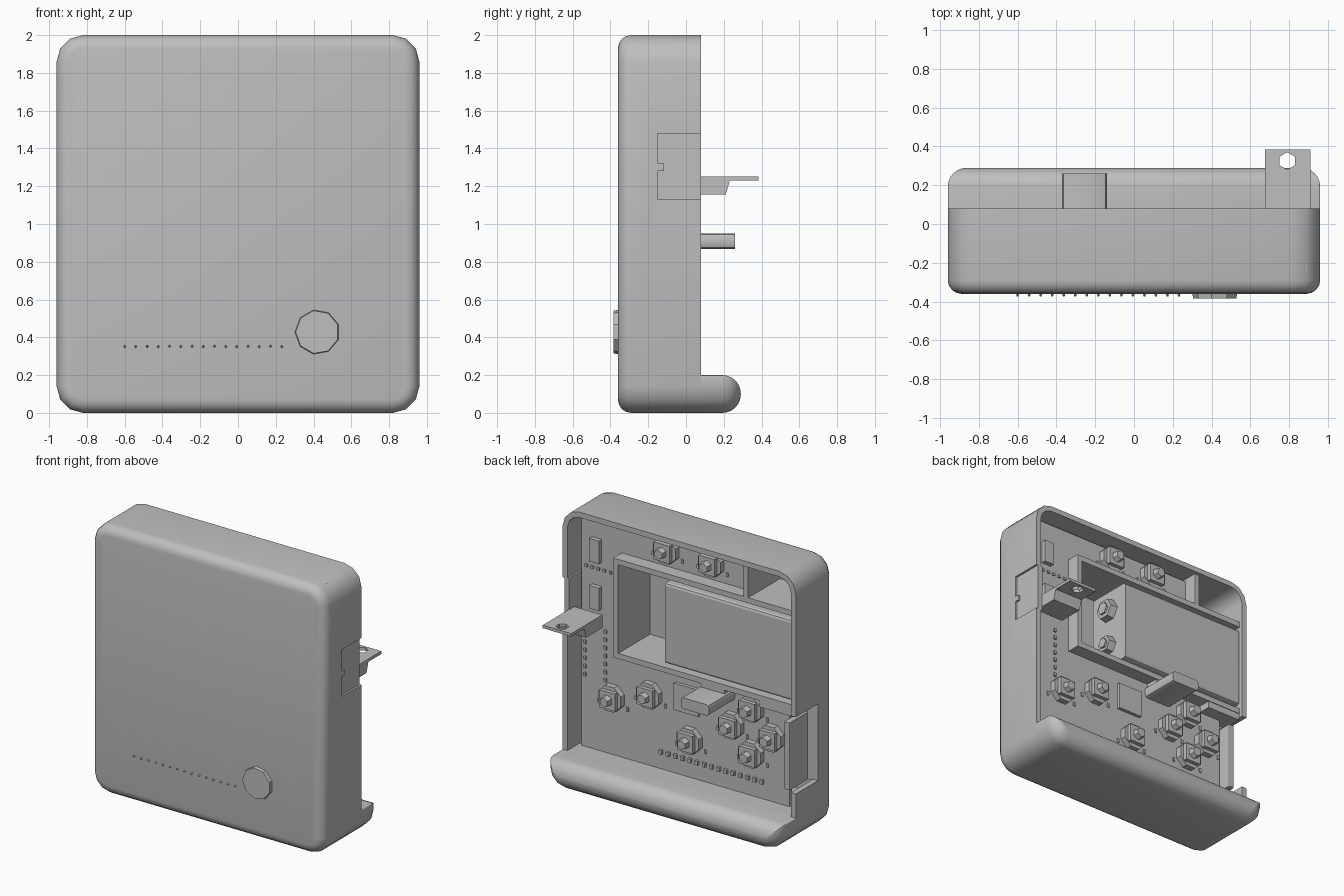
import bpy, bmesh, math
from mathutils import Matrix

old = bpy.data.objects.get("Cube")
if old:
    bpy.data.objects.remove(old, do_unlink=True)

grey = bpy.data.materials.new("plain_grey")
grey.use_nodes = True
grey.diffuse_color = (0.52, 0.52, 0.52, 1)
grey.node_tree.nodes["Principled BSDF"].inputs["Base Color"].default_value = grey.diffuse_color


def finish(name, bm):
    bmesh.ops.recalc_face_normals(bm, faces=bm.faces)
    mesh = bpy.data.meshes.new(name)
    bm.to_mesh(mesh)
    bm.free()
    ob = bpy.data.objects.new(name, mesh)
    bpy.context.collection.objects.link(ob)
    mesh.materials.append(grey)
    return ob


def activate(ob):
    bpy.ops.object.select_all(action='DESELECT')
    ob.select_set(True)
    bpy.context.view_layer.objects.active = ob


def smooth(ob):
    activate(ob)
    bpy.ops.object.shade_smooth_by_angle(angle=math.radians(40))


def box(name, x, y, z, bevel=0, axis=0):
    """Box from (low, high) pairs, edges along one axis bevelled."""
    bm = bmesh.new()
    bmesh.ops.create_cube(bm, size=1)
    for v in bm.verts:
        v.co = [(a + b) / 2 + c * (b - a) for (a, b), c in zip((x, y, z), v.co)]
    if bevel:
        edges = [e for e in bm.edges
                 if abs(e.verts[0].co[axis] - e.verts[1].co[axis]) > 1e-4]
        bmesh.ops.bevel(bm, geom=edges, offset=bevel, segments=2,
                        profile=0.5, affect='EDGES')
    return finish(name, bm)


def disc(name, axis, centre, r1, r2, depth, sides, turn=0):
    """Cylinder or cone along an axis, r2 on its positive end."""
    bm = bmesh.new()
    bmesh.ops.create_cone(bm, cap_ends=True, segments=sides,
                          radius1=r1, radius2=r2, depth=depth)
    spin = Matrix.Rotation(turn, 4, 'Z')
    tilt = {'X': Matrix.Rotation(math.pi / 2, 4, 'Y'), 'Z': Matrix(),
            'Y': Matrix.Rotation(-math.pi / 2, 4, 'X')}[axis]
    bm.transform(Matrix.Translation(centre) @ tilt @ spin)
    return finish(name, bm)


def outline(half, z0, z1, r_top, r_bottom, off, seg=3):
    """Rounded rectangle in x and z, shrunk by off."""
    pts = []
    for sx, top, start in ((1, 1, 0), (-1, 1, 90), (-1, 0, 180), (1, 0, 270)):
        r = max((r_top if top else r_bottom) - off, 0.001)
        r = min(r, z1 - z0 - 2 * off - 0.002)
        cx = sx * (half - off - r)
        cz = z1 - off - r if top else z0 + off + r
        for i in range(seg + 1):
            a = math.radians(start + 90 * i / seg)
            pts.append((cx + r * math.cos(a), cz + r * math.sin(a)))
    return pts


def loft(name, rings):
    bm = bmesh.new()
    loops = [[bm.verts.new((x, y, z)) for x, z in pts] for pts, y in rings]
    for a, b in zip(loops, loops[1:]):
        for i in range(len(a)):
            j = (i + 1) % len(a)
            bm.faces.new((a[i], a[j], b[j], b[i]))
    bm.faces.new(loops[0])
    bm.faces.new(loops[-1])
    return finish(name, bm)


def cut(ob, cutter):
    mod = ob.modifiers.new("cut", 'BOOLEAN')
    mod.operation = 'DIFFERENCE'
    mod.solver = 'EXACT'
    mod.object = cutter
    activate(ob)
    bpy.ops.object.modifier_apply(modifier=mod.name)
    bpy.data.objects.remove(cutter, do_unlink=True)


# Open-backed case with a rounded front edge
def case_ring(off, y):
    return outline(0.96, 0, 2, 0.14, 0.14, off), y


rings = [case_ring(0.04, -0.32), case_ring(0.04, 0.08), case_ring(0, 0.08)]
for i in range(5):
    a = math.pi / 8 * i
    rings.append(case_ring(0.07 * (1 - math.cos(a)), -0.36 + 0.07 * (1 - math.sin(a))))
case = loft("case_shell", rings)
cut(case, box("clip_cutter", (0.85, 1.1), (-0.15, 0.2), (1.13, 1.48)))
cut(case, box("port_cutter", (-1.1, -0.85), (-0.18, 0.2), (0.38, 0.95)))
smooth(case)
box("clip_nub", (0.91, 0.96), (-0.152, -0.117), (1.28, 1.32))
box("case_top_mark", (0.884, 0.89), (-0.25, -0.21), (1.975, 1.982))

# Rounded lip at the bottom of the back
rings = [(outline(0.96, 0, 0.2, 0.005, 0.14, 0), 0.075)]
for i in range(7):
    a = math.pi / 12 * i
    rings.append((outline(0.96, 0, 0.2, 0.005, 0.14, 0.097 * (1 - math.cos(a))),
                  0.29 - 0.097 * (1 - math.sin(a))))
smooth(loft("bottom_lip", rings))
box("case_floor", (-0.93, 0.93), (-0.32, 0.08), (0.1, 0.2))

# Front button and row of indicator lights
disc("front_button", 'Y', (0.42, -0.368, 0.428), 0.115, 0.12, 0.034, 9, math.pi / 2)
for i in range(15):
    x = -0.6 + i * 0.0594
    disc("front_light", 'Y', (x, -0.36, 0.352), 0.004, 0.012, 0.03, 4)
    box("light_module", (x - 0.012, x + 0.012), (-0.06, -0.025), (0.315, 0.345))

# Circuit board around the battery bay
face_y = -0.045
board_y = (face_y - 0.03, face_y)
box("board_side", (0.56, 0.89), board_y, (0.2, 1.94))
box("board_top", (-0.53, 0.56), board_y, (1.7, 1.94))
box("board_bottom", (-0.82, 0.56), board_y, (0.2, 1.0))

# Battery bay walls and top corner rib
wall_y = (-0.33, 0.055)
box("bay_side_wall", (0.52, 0.56), wall_y, (0.98, 1.72))
box("bay_top_wall", (-0.93, 0.56), wall_y, (1.68, 1.72))
box("bay_bottom_wall", (-0.93, 0.56), wall_y, (0.98, 1.02))
box("corner_rib", (-0.55, -0.51), wall_y, (1.7, 1.97))

# Battery block with two terminals
box("battery", (-0.91, 0.13), (-0.29, 0.06), (1.05, 1.65), 0.02)
for z, r in ((1.49, 0.085), (1.21, 0.07)):
    disc("battery_terminal", 'X', (0.155, -0.11, z), r, r * 0.9, 0.06, 6)
    disc("terminal_core", 'X', (0.185, -0.11, z), r * 0.55, r * 0.55, 0.03, 6)


def on_board(low, high):
    """Depth range measured from the board face."""
    return face_y + low, face_y + high


# Push switches on the board
switches = [(0.18, 1.85), (-0.19, 1.85), (0.63, 0.63), (0.32, 0.735), (-0.01, 0.485),
            (-0.52, 0.86), (-0.355, 0.69), (-0.685, 0.685), (-0.52, 0.52)]
for x, z in switches:
    disc("switch_base", 'Y', (x, face_y + 0.02, z), 0.1, 0.1, 0.05, 8, math.pi / 8)
    box("switch_body", (x - 0.065, x + 0.065), on_board(0.03, 0.075), (z - 0.065, z + 0.065))
    disc("switch_cap", 'Y', (x, face_y + 0.09, z), 0.045, 0.035, 0.05, 6)
    for sx in (-1, 1):
        px = x + sx * 0.12
        box("switch_pad", (px - 0.008, px + 0.008), on_board(-0.01, 0.008),
            (z - 0.075, z - 0.045))

# Chips and pins
box("main_chip", (-0.085, 0.115), on_board(-0.01, 0.025), (0.68, 0.88))
for z in (1.34, 1.69):
    box("side_chip", (0.725, 0.805), on_board(-0.01, 0.035), (z - 0.085, z + 0.085))
for x in (0.69, 0.86):
    for i in range(7):
        z = 0.74 + i * 0.06
        box("pin", (x - 0.01, x + 0.01), on_board(-0.01, 0.015), (z - 0.012, z + 0.012))
for i in range(6):
    x = 0.6 + i * 0.05
    box("pin", (x - 0.01, x + 0.01), on_board(-0.01, 0.01), (1.54, 1.56))

# Slide lever under the bay
smooth(box("lever", (-0.37, -0.14), (-0.07, 0.26), (0.868, 0.95), 0.022, 1))
box("lever_mount", (-0.35, -0.16), (-0.07, 0.05), (0.94, 0.99))

# Side port
box("port_flange", (-0.94, -0.8), (-0.29, -0.18), (0.37, 0.96))
box("port_bar", (-0.88, -0.835), (-0.18, 0.04), (0.37, 0.87), 0.01, 2)
box("port_ledge", (-0.92, -0.64), (-0.11, 0.05), (0.93, 0.99))

# Side clip plate and its tab with a hole
box("clip_plate", (0.905, 0.945), (-0.15, 0.08), (1.13, 1.485))
bm = bmesh.new()
profile = [(0.02, 1.252), (0.385, 1.252), (0.385, 1.23), (0.232, 1.23),
           (0.21, 1.155), (0.02, 1.155)]
face = bm.faces.new([bm.verts.new((0.675, y, z)) for y, z in profile])
side = bmesh.ops.extrude_face_region(bm, geom=[face])
bmesh.ops.translate(bm, vec=(0.235, 0, 0),
                    verts=[v for v in side["geom"] if isinstance(v, bmesh.types.BMVert)])
tab = finish("clip_tab", bm)
cut(tab, disc("hole_cutter", 'Z', (0.79, 0.325, 1.24), 0.045, 0.045, 0.2, 6))
